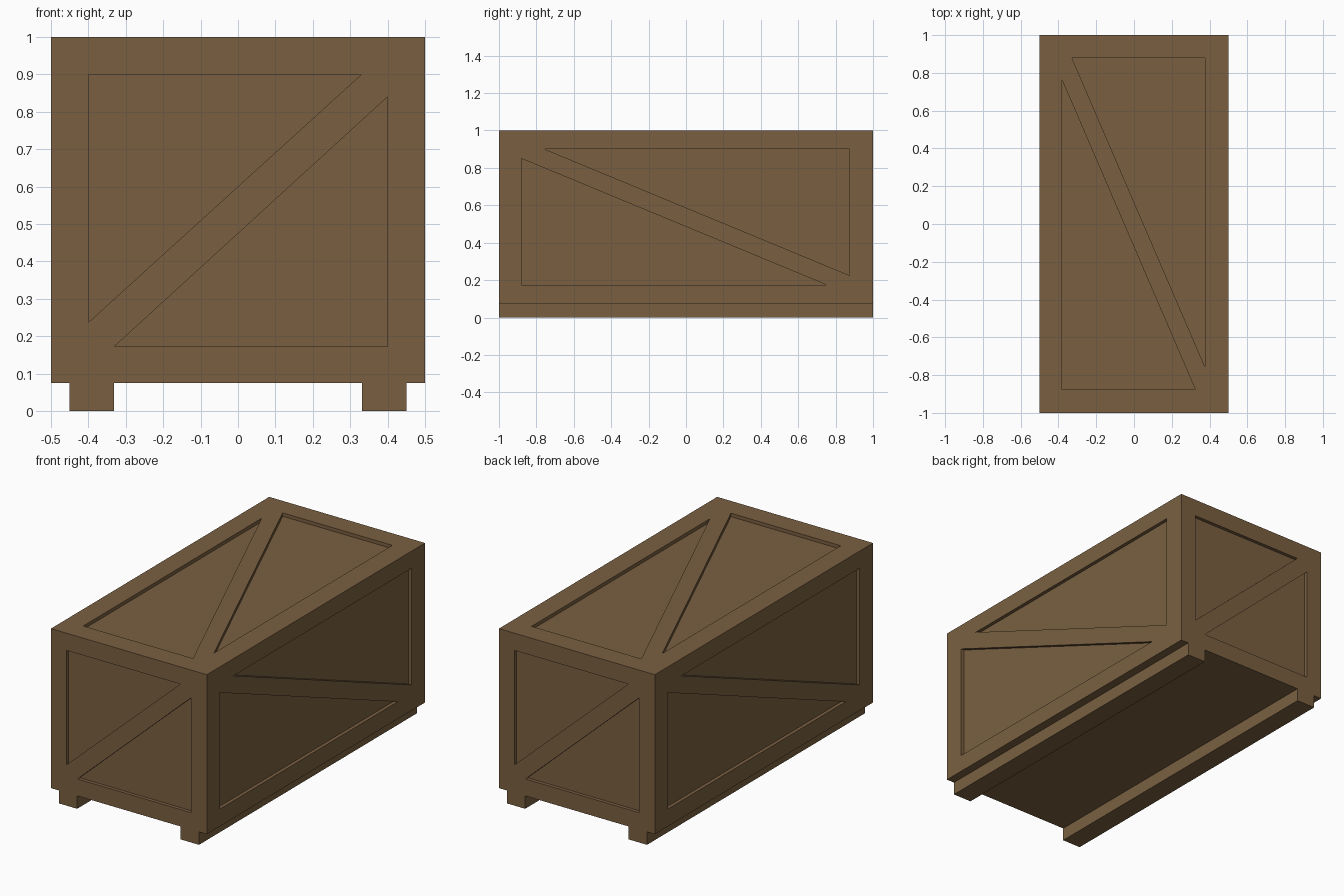
import bpy, bmesh
from mathutils import Vector

if "Cube" in bpy.data.objects:
    bpy.data.objects.remove(bpy.data.objects["Cube"])

DEPTH = 0.02   # depth of the recessed panels
BASE = 0.075   # height of the skids

wood = bpy.data.materials.new("brown_wood")
wood.diffuse_color = (0.195, 0.117, 0.053, 1)
wood.use_nodes = True
wood.node_tree.nodes["Principled BSDF"].inputs["Base Color"].default_value = wood.diffuse_color


def make_object(name, bm):
    bmesh.ops.recalc_face_normals(bm, faces=bm.faces)
    mesh = bpy.data.meshes.new(name)
    bm.to_mesh(mesh)
    bm.free()
    mesh.materials.append(wood)
    obj = bpy.data.objects.new(name, mesh)
    bpy.context.collection.objects.link(obj)
    return obj


def box(name, lo, hi):
    bm = bmesh.new()
    bmesh.ops.create_cube(bm, size=1)
    lo, hi = Vector(lo), Vector(hi)
    for v in bm.verts:
        v.co = (lo + hi) / 2 + v.co * (hi - lo)
    return make_object(name, bm)


def prism(bm, points, inward):
    """Triangular cutter from just outside the wall to the recess floor."""
    inward = Vector(inward)
    rings = [[bm.verts.new(Vector(p) + inward * d) for p in points]
             for d in (-0.05, DEPTH)]
    bm.faces.new(rings[0])
    bm.faces.new(rings[1])
    for i in range(3):
        j = (i + 1) % 3
        bm.faces.new((rings[0][i], rings[0][j], rings[1][j], rings[1][i]))


# Triangular panels either side of each diagonal brace
end_panels = [[(-.4, .9), (.33, .9), (-.4, .237)],
              [(.4, .84), (.4, .173), (-.33, .173)]]
side_panels = [[(-.755, .9), (.875, .9), (.875, .225)],
               [(-.88, .85), (-.88, .175), (.75, .175)]]
lid_panels = [[(-.328, .878), (.376, .878), (.376, -.757)],
              [(-.38, .76), (-.38, -.875), (.324, -.875)]]

cut = bmesh.new()
for s in (1, -1):   # opposite walls repeat by a half turn
    for tri in end_panels:
        prism(cut, [(s * x, -s, z) for x, z in tri], (0, s, 0))
    for tri in side_panels:
        prism(cut, [(s * .5, s * y, z) for y, z in tri], (-s, 0, 0))
for tri in lid_panels:
    prism(cut, [(x, y, 1) for x, y in tri], (0, 0, -1))
cutter = make_object("panel_cutter", cut)
cutter.hide_render = True

# Crate body with recessed panels
crate = box("crate_body", (-.5, -1, BASE), (.5, 1, 1))
mod = crate.modifiers.new("panels", 'BOOLEAN')
mod.operation = 'DIFFERENCE'
mod.solver = 'EXACT'
mod.object = cutter
bpy.context.view_layer.update()
graph = bpy.context.evaluated_depsgraph_get()
carved = bpy.data.meshes.new_from_object(crate.evaluated_get(graph))
crate.modifiers.clear()
crate.data = carved
bpy.data.objects.remove(cutter)

# Skids along the underside
box("left_skid", (-.45, -1, 0), (-.332, 1, BASE))
box("right_skid", (.332, -1, 0), (.45, 1, BASE))
